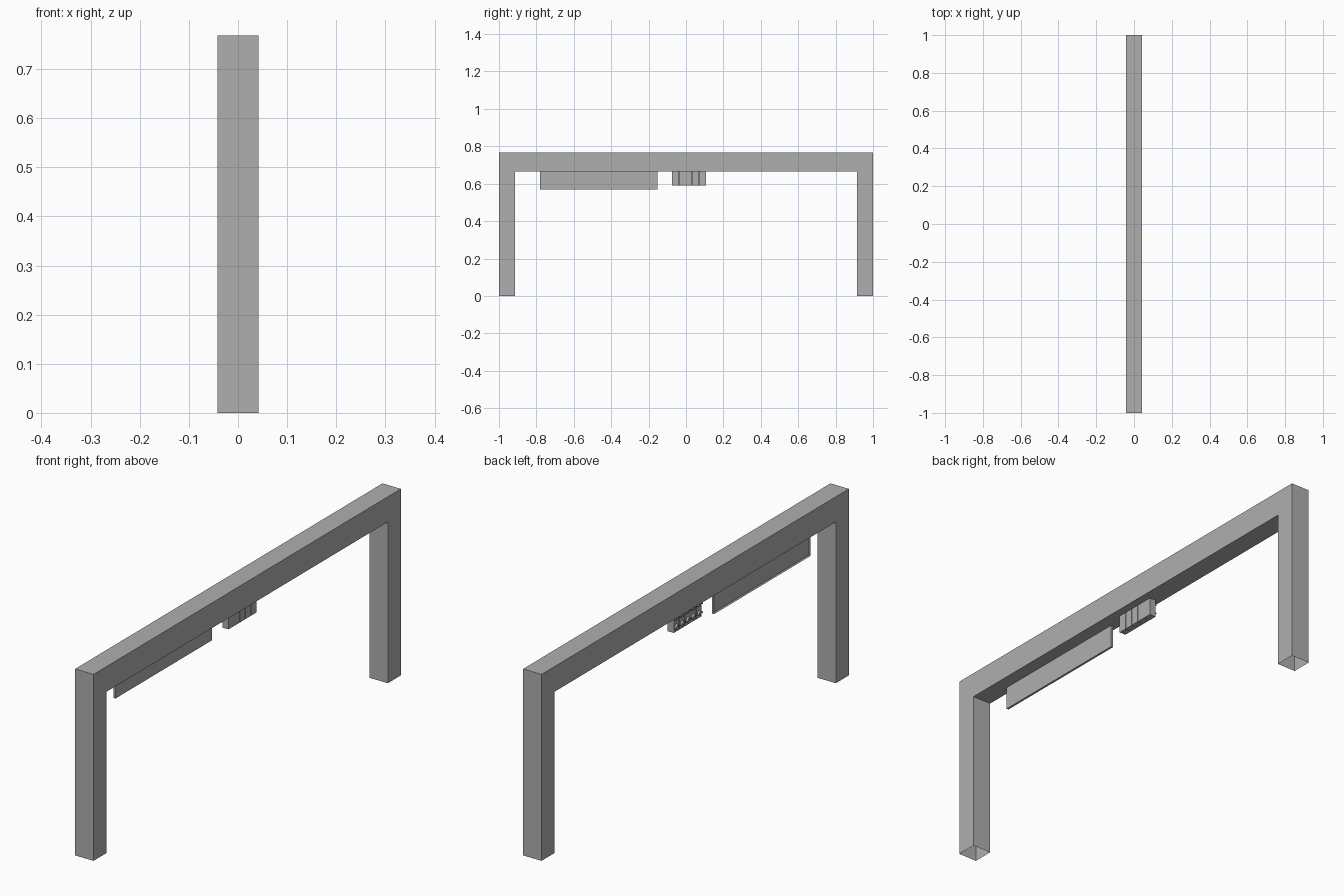
import bpy, bmesh, math
from mathutils import Matrix

if "Cube" in bpy.data.objects:
    bpy.data.objects.remove(bpy.data.objects["Cube"])

# Dark grey paint shared by all parts
grey = bpy.data.materials.new("dark_grey")
grey.diffuse_color = (0.43, 0.43, 0.43, 1)
grey.use_nodes = True
grey.node_tree.nodes["Principled BSDF"].inputs["Base Color"].default_value = grey.diffuse_color


def finish(bm, name):
    bmesh.ops.recalc_face_normals(bm, faces=bm.faces)
    me = bpy.data.meshes.new(name)
    bm.to_mesh(me)
    bm.free()
    me.materials.append(grey)
    ob = bpy.data.objects.new(name, me)
    bpy.context.collection.objects.link(ob)
    return ob


def add_box(bm, x, y, z):
    size = [b - a for a, b in (x, y, z)]
    mid = [(a + b) / 2 for a, b in (x, y, z)]
    mat = Matrix.Translation(mid) @ Matrix.Diagonal((*size, 1))
    return bmesh.ops.create_cube(bm, size=1, matrix=mat)["verts"]


# Gantry frame: U profile extruded across x, leg bottoms left open
W, LEG, UNDER, TOP = 0.042, 0.915, 0.664, 0.768
profile = [(-1, 0), (-LEG, 0), (-LEG, UNDER), (LEG, UNDER),
           (LEG, 0), (1, 0), (1, TOP), (-1, TOP)]
bm = bmesh.new()
face = bm.faces.new([bm.verts.new((-W, y, z)) for y, z in profile])
ext = bmesh.ops.extrude_face_region(bm, geom=[face], use_keep_orig=True)
bmesh.ops.translate(bm, vec=(2 * W, 0, 0),
                    verts=[v for v in ext["geom"] if isinstance(v, bmesh.types.BMVert)])
bmesh.ops.recalc_face_normals(bm, faces=bm.faces)
feet = [f for f in bm.faces if all(abs(v.co.z) < 1e-5 for v in f.verts)]
bmesh.ops.delete(bm, geom=feet, context='FACES_ONLY')
finish(bm, "gantry_frame")

# Display panel with a raised border around its -x face
bm = bmesh.new()
add_box(bm, (-0.021, -0.012), (-0.78, -0.152), (0.57, UNDER))
bm.normal_update()
screen = [f for f in bm.faces if f.normal.x < -0.9]
bmesh.ops.inset_region(bm, faces=screen, thickness=0.007)
bmesh.ops.translate(bm, vec=(0.004, 0, 0), verts=screen[0].verts)
finish(bm, "display_panel")

# Signal housing: five adjoining columns joined by a thin plate
Y0, PITCH, COLS, ROWS = -0.075, 0.0368, 5, 2
WIDTH, Z0 = 0.0345, 0.591
bm = bmesh.new()
for i in range(COLS):
    y = Y0 + i * PITCH
    add_box(bm, (-0.019, 0.009), (y, y + WIDTH), (Z0, UNDER))
    if i < COLS - 1:
        add_box(bm, (-0.016, -0.008), (y + WIDTH, y + PITCH), (Z0, UNDER))
finish(bm, "signal_housing")

# Lamps and their half-round hoods on the -x side
lamps, hoods = bmesh.new(), bmesh.new()
R, SEG = 0.012, 8
for i in range(COLS):
    for j in range(ROWS):
        y = Y0 + i * PITCH + WIDTH / 2
        z = Z0 + (j + 0.5) * (UNDER - Z0) / ROWS
        mat = Matrix.Translation((-0.0205, y, z)) @ Matrix.Rotation(math.pi / 2, 4, 'Y')
        bmesh.ops.create_cone(lamps, cap_ends=True, segments=12, radius1=R * 0.85,
                              radius2=R * 0.85, depth=0.004, matrix=mat)
        rings = []
        for x, r in ((-0.018, R), (-0.028, R), (-0.028, R * 0.88), (-0.018, R * 0.88)):
            rings.append([hoods.verts.new((x, y + r * math.cos(math.pi * k / SEG),
                                           z + r * math.sin(math.pi * k / SEG)))
                          for k in range(SEG + 1)])
        for n in range(4):
            a, b = rings[n], rings[(n + 1) % 4]
            for k in range(SEG):
                hoods.faces.new((a[k], a[k + 1], b[k + 1], b[k]))
        for k in (0, SEG):
            hoods.faces.new([ring[k] for ring in rings])
finish(lamps, "signal_lamps")
finish(hoods, "lamp_hoods")
